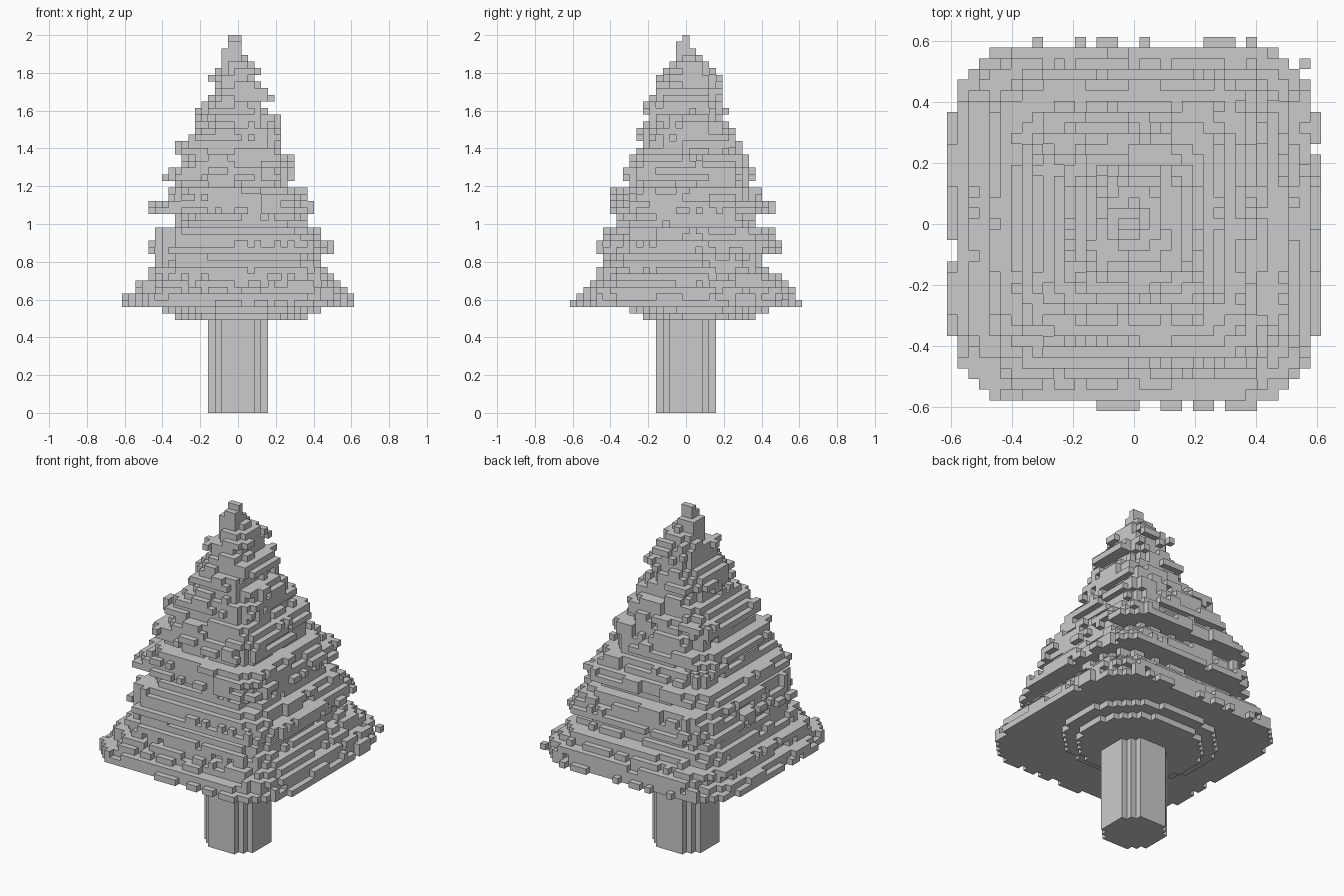
import bpy
import bmesh
import random
from mathutils import Matrix, Vector

cube = bpy.data.objects.get("Cube")
if cube:
    bpy.data.objects.remove(cube, do_unlink=True)

VOXEL = 2 / 57      # edge of one block
TRUNK_TOP = 14      # trunk height in blocks
rng = random.Random(7)

grey = bpy.data.materials.new("plain grey")
grey.use_nodes = True
GREY = (0.6, 0.6, 0.6, 1)
grey.diffuse_color = GREY
grey.node_tree.nodes["Principled BSDF"].inputs["Base Color"].default_value = GREY


def finish(bm, name):
    """Scale block units to model units and make an object."""
    bmesh.ops.scale(bm, vec=Vector((VOXEL, VOXEL, VOXEL)), verts=bm.verts)
    bmesh.ops.recalc_face_normals(bm, faces=bm.faces)
    mesh = bpy.data.meshes.new(name)
    bm.to_mesh(mesh)
    bm.free()
    mesh.materials.append(grey)
    obj = bpy.data.objects.new(name, mesh)
    bpy.context.collection.objects.link(obj)


def slab(reach, power):
    """Cells of a rounded square reaching left, right, front, back; True marks the rim."""
    left, right, front, back = reach
    cx, cy = (right - left) / 2, (back - front) / 2
    hx, hy = (left + right + 1) / 2, (front + back + 1) / 2
    cells = {}
    for x in range(-left, right + 1):
        for y in range(-front, back + 1):
            dx, dy = abs(x - cx), abs(y - cy)
            if (dx / hx) ** power + (dy / hy) ** power <= 1:
                inner = (dx / max(hx - 1, 0.5)) ** power + (dy / max(hy - 1, 0.5)) ** power
                cells[x, y] = inner > 1
    return cells


def ragged(cells, z, loss):
    """Drop short random runs of blocks from the rim."""
    runs = {}
    kept = set()
    for (x, y), rim in cells.items():
        key = (x // 4, y // 4)
        if key not in runs:
            runs[key] = rng.random()
        if not rim or runs[key] * 0.7 + rng.random() * 0.3 > loss:
            kept.add((x, y, z))
    return kept


# Trunk: stepped round column
bm = bmesh.new()
step = [(4.5, 2.5), (3.5, 2.5), (3.5, 3.5), (2.5, 3.5), (2.5, 4.5)]
outline = []
for quarter in range(4):
    turn = Matrix.Rotation(quarter * 1.5707963, 3, "Z")
    outline += [bm.verts.new(turn @ Vector((x, y, 0))) for x, y in step]
base = bm.faces.new(outline)
grown = bmesh.ops.extrude_face_region(bm, geom=[base], use_keep_orig=True)
top = [v for v in grown["geom"] if isinstance(v, bmesh.types.BMVert)]
bmesh.ops.translate(bm, verts=top, vec=(0, 0, TRUNK_TOP))
finish(bm, "trunk")

# Foliage underside: two round steps
blocks = set()
for z, reach in enumerate([(9, 10, 6, 10), (11, 12, 8, 12)], TRUNK_TOP):
    blocks |= {(x, y, z) for x, y in slab(reach, 2.1)}

# Widest tier: rounded plate with a broken fringe at front and back
z = TRUNK_TOP + 2
plate = {c: rim for c, rim in slab((17, 17, 17, 17), 4.3).items() if abs(c[1]) < 17}
blocks |= ragged(plate, z, 0.15) | ragged(plate, z + 1, 0.6)
fringe = {17: [(-9, -9), (-5, -5), (-3, -2), (1, 1), (7, 9), (11, 11)],
          -17: [(-3, 0), (3, 4), (6, 7), (9, 11)]}
for y, spans in fringe.items():
    for first, last in spans:
        blocks |= {(x, y, z) for x in range(first, last + 1)}
blocks.add((16, 15, z + 1))     # loose leaf block

# Upper tiers: height, then reach to left, right, front, back
tiers = [
    (1, 15, 16, 15, 16), (1, 15, 15, 14, 15), (1, 13, 14, 13, 14),
    (1, 13, 13, 13, 12), (2, 12, 12, 12, 11), (2, 13, 14, 13, 14),
    (2, 12, 12, 12, 13), (2, 9, 10, 10, 10), (2, 13, 11, 11, 13),
    (2, 10, 10, 11, 11), (1, 9, 7, 8, 9), (2, 11, 8, 9, 10),
    (2, 8, 8, 8, 9), (2, 9, 6, 7, 8), (2, 7, 6, 7, 7),
    (2, 6, 6, 6, 6), (2, 6, 4, 6, 6), (2, 4, 5, 5, 5),
    (2, 4, 3, 4, 5), (2, 3, 3, 3, 4), (2, 3, 1, 2, 2),
]
z += 2
for height, *reach in tiers:
    upper = max(reach) < 7
    power = 3 if upper else 6
    for level in range(height):
        # each tier is fullest at its lower edge and thins above it
        loss = (0.45 if upper else 0.3) + 0.35 * level
        blocks |= ragged(slab(reach, power), z, loss)
        z += 1

# Tip
blocks |= {(x, y, z) for x in (-1, 0) for y in (-1, 0)}
blocks |= {(x, 0, z + 1) for x in (-1, 0)}

# Skin the blocks with their exposed faces only
bm = bmesh.new()
corners = {}


def corner(point):
    if point not in corners:
        x, y, z = point
        corners[point] = bm.verts.new((x - 0.5, y - 0.5, z))
    return corners[point]


for block in sorted(blocks):
    for axis in range(3):
        u, v = (axis + 1) % 3, (axis + 2) % 3
        for side in (0, 1):
            beside = list(block)
            beside[axis] += 2 * side - 1
            if tuple(beside) in blocks:
                continue
            loop = []
            for du, dv in ((0, 0), (1, 0), (1, 1), (0, 1)):
                p = list(block)
                p[axis] += side
                p[u] += du
                p[v] += dv
                loop.append(corner(tuple(p)))
            bm.faces.new(loop if side else loop[::-1])
finish(bm, "foliage")
